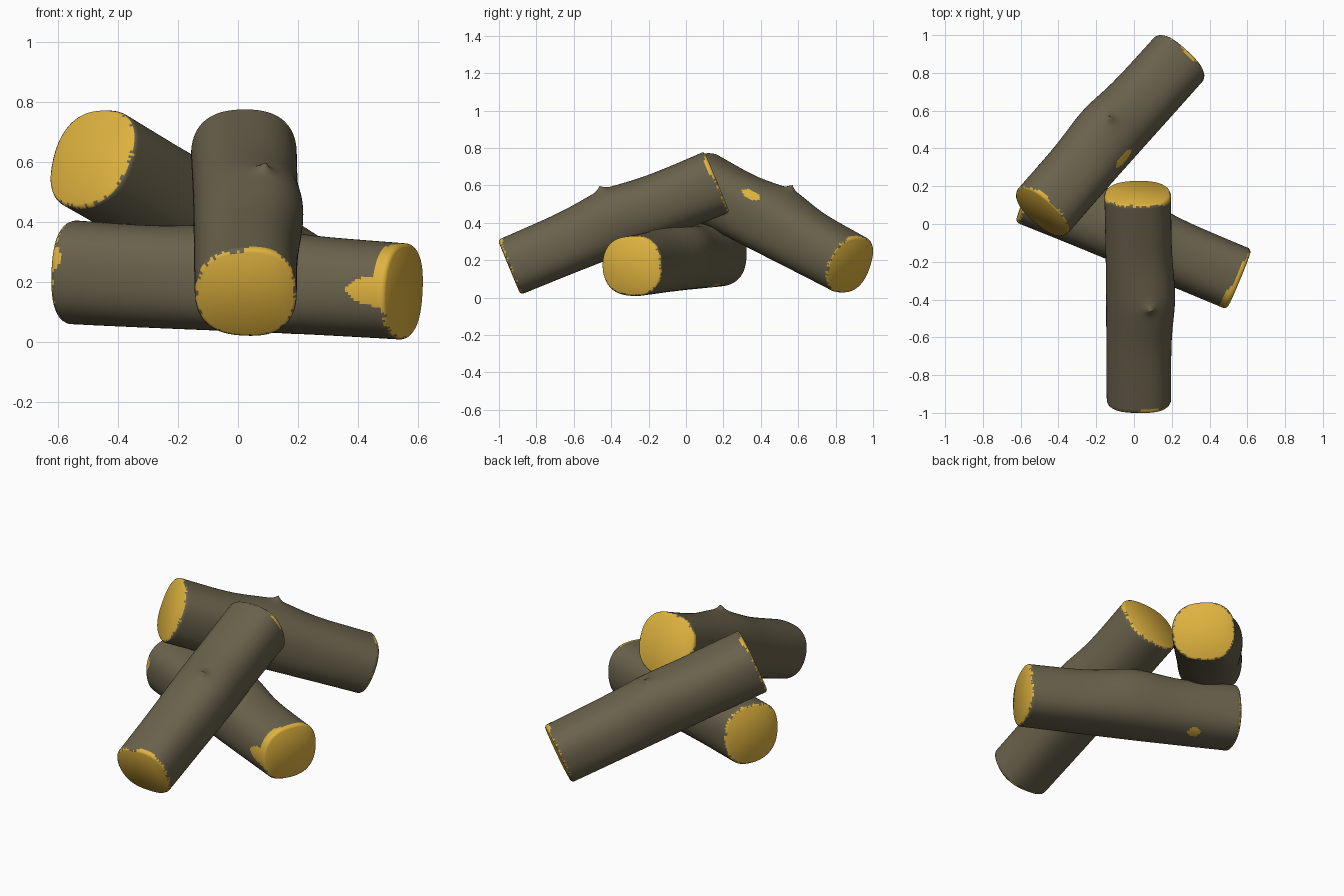
import bpy, bmesh, math, random
from mathutils import Vector

if "Cube" in bpy.data.objects:
    bpy.data.objects.remove(bpy.data.objects["Cube"])

random.seed(4)


def material(name, rgb):
    m = bpy.data.materials.new(name)
    m.diffuse_color = (*rgb, 1)
    m.use_nodes = True
    m.node_tree.nodes["Principled BSDF"].inputs["Base Color"].default_value = m.diffuse_color
    return m


BARK = material("bark_brown", (0.142, 0.122, 0.072))
WOOD = material("cut_wood_gold", (0.74, 0.45, 0.05))
SIDES, RINGS = 120, 110


def ang_diff(a, b):
    return (a - b + math.pi) % (2 * math.pi) - math.pi


def log(name, low, high, r0, r1, knot, patches):
    """Log from low to high; patches = (t, degrees from top, half length, half width)."""
    low, high = Vector(low), Vector(high)
    length = (high - low).length
    d = (high - low).normalized()
    s = d.cross(Vector((0, 0, 1))).normalized()
    u = s.cross(d)
    bm = bmesh.new()
    # ring positions along the log, with softened rims
    dist = [0, 0.006, 0.014] + [0.014 + (length - 0.028) * i / RINGS for i in range(1, RINGS)]
    dist += [length - 0.014, length - 0.006, length]
    inset = {0: 0.012, 1: 0.004, len(dist) - 2: 0.004, len(dist) - 1: 0.012}
    rings = []
    for i, x in enumerate(dist):
        t = x / length
        ring = []
        for k in range(SIDES):
            a = 2 * math.pi * k / SIDES
            # slightly squared section, a little wider than tall at the low end
            r = r0 + (r1 - r0) * t - inset.get(i, 0)
            r += 0.012 * (1 - t) * math.sin(a) ** 2
            r += -0.005 * math.cos(4 * a) + 0.002 * math.sin(3 * a + 5 * t)
            # broad swelling and small pointed knot near the top
            dx = x - 0.51 * length
            da = ang_diff(a, math.radians(40)) * r
            r += 0.033 * math.exp(-(da * da + dx * dx) / 0.035)
            if knot:
                da = ang_diff(a, math.radians(17)) * r
                r += 0.036 * math.exp(-math.hypot(da, dx) / 0.02)
            ring.append(bm.verts.new(low + d * x + (u * math.cos(a) + s * math.sin(a)) * r))
        rings.append(ring)
    # bark, with ragged gold rims and gold bare patches
    jag = [[random.uniform(0.0, 0.013) for _ in range(SIDES)] for _ in range(2)]
    for i in range(len(dist) - 1):
        x = (dist[i] + dist[i + 1]) / 2
        for k in range(SIDES):
            j = (k + 1) % SIDES
            f = bm.faces.new((rings[i][k], rings[i][j], rings[i + 1][j], rings[i + 1][k]))
            a = 2 * math.pi * (k + 0.5) / SIDES
            bare = x < jag[0][k] or length - x < jag[1][k]
            for t, deg, hl, hw in patches:
                da = ang_diff(a, math.radians(deg)) * r0
                bare |= ((x - t * length) / hl) ** 2 + (da / hw) ** 2 < 1
            f.material_index = int(bare)
    # sawn ends
    for ring in (rings[0], rings[-1]):
        bm.faces.new(ring).material_index = 1
    bmesh.ops.recalc_face_normals(bm, faces=bm.faces)
    me = bpy.data.meshes.new(name)
    bm.to_mesh(me)
    bm.free()
    me.materials.append(BARK)
    me.materials.append(WOOD)
    ob = bpy.data.objects.new(name, me)
    bpy.context.collection.objects.link(ob)
    bpy.ops.object.select_all(action='DESELECT')
    ob.select_set(True)
    bpy.context.view_layer.objects.active = ob
    bpy.ops.object.shade_smooth_by_angle(angle=math.radians(40))


# bottom log lying on the ground
log("bottom_log", (0.555, -0.29, 0.168), (-0.56, 0.17, 0.235), 0.165, 0.178, False,
    [(0, -90, 0.14, 0.05), (0, -50, 0.05, 0.12), (0, 10, 0.025, 0.1),
     (0.79, 155, 0.035, 0.03), (1, -75, 0.035, 0.04)])
# two logs leaning over it
log("front_leaning_log", (0.028, -0.945, 0.162), (0.02, 0.165, 0.62), 0.163, 0.181, True,
    [(0, 20, 0.025, 0.07), (1, -70, 0.03, 0.04), (1, 60, 0.025, 0.07)])
log("back_leaning_log", (0.24, 0.88, 0.172), (-0.49, 0.06, 0.615), 0.166, 0.182, True,
    [(0.585, -46, 0.065, 0.022), (0, -10, 0.025, 0.06), (1, 20, 0.025, 0.05)])
